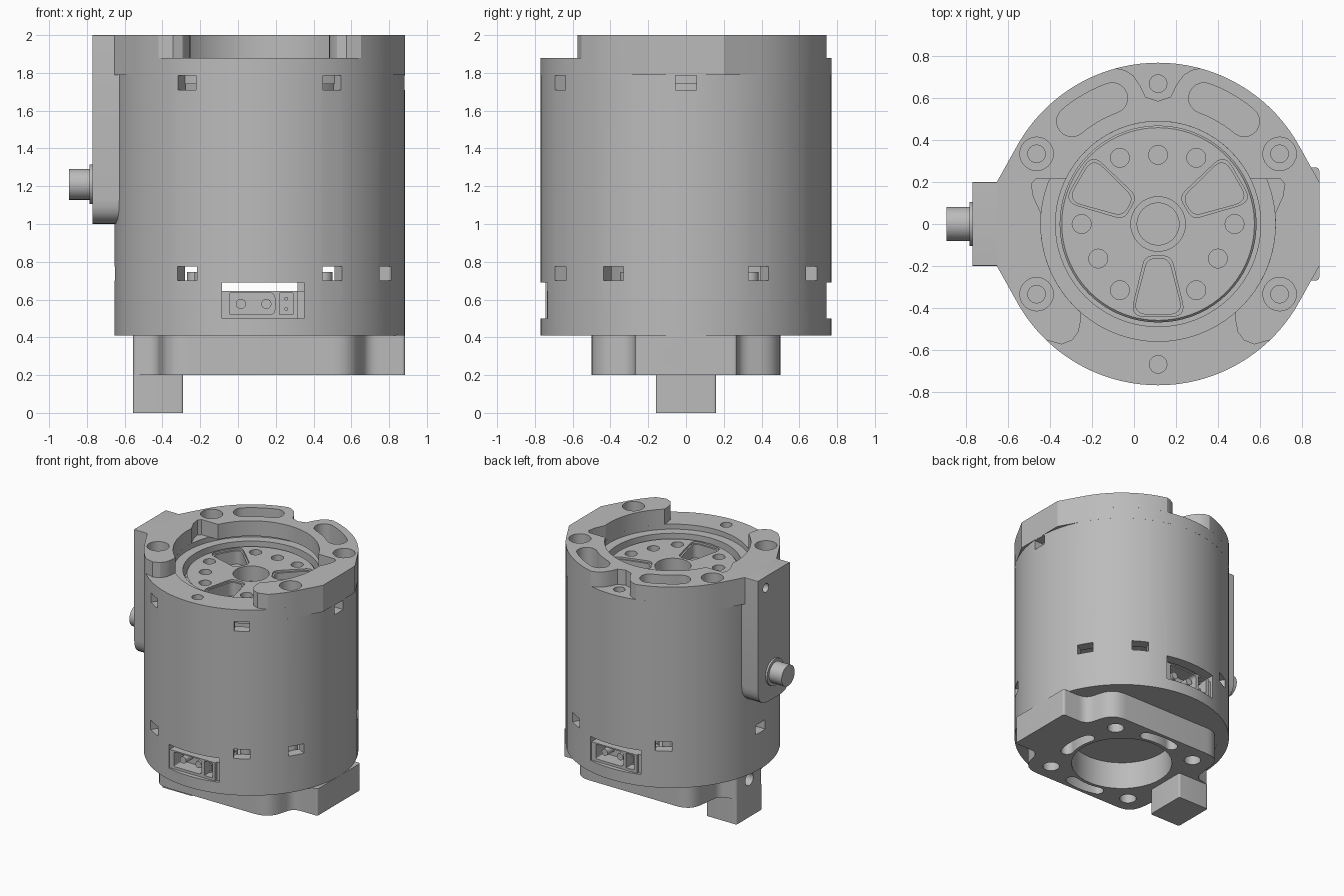
import bpy, bmesh
from math import sin, cos, pi, radians
from mathutils import Matrix, Vector

if "Cube" in bpy.data.objects:
    bpy.data.objects.remove(bpy.data.objects["Cube"])

AXIS = 0.115  # x of the motor axis; all parts are made around it
metal = bpy.data.materials.new("grey metal")
metal.use_nodes = True
metal.diffuse_color = (0.5, 0.5, 0.5, 1)
metal.node_tree.nodes["Principled BSDF"].inputs["Base Color"].default_value = (0.5, 0.5, 0.5, 1)

UPRIGHT = Matrix.Identity(4)
ALONG_X = Matrix(((0, 0, 1), (1, 0, 0), (0, 1, 0))).to_4x4()  # outline in y, z
ALONG_Y = Matrix.Rotation(pi / 2, 4, 'X')  # outline in x, z; depth towards the front


def spin(deg):
    return Matrix.Rotation(radians(deg), 4, 'Z')


def polar(r, deg):
    return (r * cos(radians(deg)), r * sin(radians(deg)))


def arc(r, a, b, n=24):
    return [polar(r, a + (b - a) * i / n) for i in range(n + 1)]


def circle(r, c=(0, 0), n=24):
    return [(c[0] + x, c[1] + y) for x, y in arc(r, 0, 360, n)[:-1]]


def rect(x0, x1, y0, y1):
    return [(x0, y0), (x1, y0), (x1, y1), (x0, y1)]


def rounded(corners, n=6):
    """Outline with its corners (x, y, radius) eased by short curves."""
    out = []
    for i, (x, y, r) in enumerate(corners):
        p = Vector((x, y))
        a = p + (Vector(corners[i - 1][:2]) - p).normalized() * r
        b = p + (Vector(corners[(i + 1) % len(corners)][:2]) - p).normalized() * r
        for k in range(n + 1):
            t = k / n
            out.append(tuple(a * (1 - t) ** 2 + p * 2 * t * (1 - t) + b * t * t))
    return out


def slot(r, a, b, half):
    """Curved slot outline with round ends."""
    def cap(deg, turn):
        c = polar(r, deg)
        return [(c[0] + x, c[1] + y) for x, y in arc(half, deg + turn, deg + turn + 180, 10)]
    return arc(r + half, a, b, 10)[1:-1] + cap(b, 0) + arc(r - half, b, a, 10)[1:-1] + cap(a, 180)


def finish(name, bm):
    bmesh.ops.recalc_face_normals(bm, faces=bm.faces)
    mesh = bpy.data.meshes.new(name)
    bm.to_mesh(mesh)
    bm.free()
    ob = bpy.data.objects.new(name, mesh)
    ob.location.x = AXIS
    mesh.materials.append(metal)
    bpy.context.collection.objects.link(ob)
    return ob


def prism(name, pts, z0, z1, matrix=UPRIGHT):
    bm = bmesh.new()
    face = bm.faces.new([bm.verts.new((x, y, z0)) for x, y in pts])
    top = bmesh.ops.extrude_face_region(bm, geom=[face])["geom"]
    bmesh.ops.translate(bm, vec=(0, 0, z1 - z0), verts=[v for v in top if isinstance(v, bmesh.types.BMVert)])
    bm.transform(matrix)
    return finish(name, bm)


def lathe(name, profile, n=72):
    """Ring made by turning a closed (radius, z) profile."""
    bm = bmesh.new()
    rings = [[bm.verts.new((*polar(r, 360 * i / n), z)) for r, z in profile] for i in range(n)]
    m = len(profile)
    for i in range(n):
        a, b = rings[i], rings[(i + 1) % n]
        for j in range(m):
            k = (j + 1) % m
            bm.faces.new((a[j], b[j], b[k], a[k]))
    return finish(name, bm)


def tube(name, r0, r1, z0, z1):
    return lathe(name, rect(r0, r1, z0, z1))


def cut(ob, pts, z0, z1, matrix=UPRIGHT):
    cutter = prism("cutter", pts, z0, z1, matrix)
    cutter.hide_render = True
    mod = ob.modifiers.new("cut", 'BOOLEAN')
    mod.operation, mod.solver, mod.object = 'DIFFERENCE', 'EXACT', cutter
    bpy.context.view_layer.objects.active = ob
    bpy.ops.object.modifier_apply(modifier=mod.name)
    bpy.data.objects.remove(cutter)


# Housing shell with windows and connector openings
shell = tube("housing_shell", 0.69, 0.77, 0.41, 1.79)
for deg in (-120, -60, -30, 30, 60, 120, 180):
    cut(shell, rect(-0.06, 0.06, 0.7, 0.775), 0.6, 0.9, spin(deg + 90) @ ALONG_Y)
    prism("window_screw", circle(0.045, polar(0.64, deg + 2)), 0.44, 0.745)
for deg in range(0, 360, 60):
    cut(shell, rect(-0.055, 0.055, 1.71, 1.785), 0.6, 0.9, spin(deg + 90) @ ALONG_Y)
for deg in (0, 180):
    cut(shell, rect(-0.2, 0.235, 0.5, 0.69), 0.55, 0.9, spin(deg) @ ALONG_Y)

# Inside of the housing
floor = prism("housing_floor", circle(0.7, n=72), 0.412, 0.45)
for deg in (45, 135, 225, 315):
    cut(floor, circle(0.035, polar(0.6, deg)), 0.4, 0.43)
prism("stator", circle(0.66, n=72), 0.8, 1.6)
tube("housing_top_plate", 0.49, 0.7, 1.74, 1.788)

# Connectors, front and back
for side, deg in (("front", 0), ("back", 180)):
    turn = spin(deg) @ ALONG_Y
    plug = prism(side + "_connector", rect(-0.199, 0.2, 0.5, 0.645), 0.45, 0.735, turn)
    cut(plug, rounded([(-0.16, 0.52, 0.01), (0.08, 0.52, 0.03), (0.08, 0.635, 0.03), (-0.16, 0.635, 0.01)]),
        0.62, 0.8, turn)
    cut(plug, rect(0.105, 0.175, 0.52, 0.635), 0.64, 0.8, turn)
    for x in (-0.1, 0.035):
        prism(side + "_power_pin", circle(0.027, (x, 0.577), 16), 0.6, 0.71, turn)
    for z in (0.55, 0.605):
        prism(side + "_signal_pin", circle(0.01, (0.14, z), 8), 0.6, 0.71, turn)
    prism(side + "_connector_wall", rect(0.2, 0.234, 0.5, 0.645), 0.5, 0.715, turn)

# Top collar: low rim with flat sides, then the raised open crown
rim_outline = arc(0.77, 30, 150, 36) + [(-0.77, 0.2), (-0.77, -0.2)] + arc(0.77, 210, 330, 36) \
    + [(0.77, -0.2), (0.77, 0.2)]
rim = prism("collar_rim", rim_outline, 1.79, 1.88)
cut(rim, circle(0.56, n=72), 1.7, 2)
tube("collar_shelf", 0.49, 0.565, 1.785, 1.84)

half = [(0.06, 0.607), (0.085, 0.66), (0.12, 0.71), (0.16, 0.735)]
half += arc(0.77, 75, 30, 14) + [(0.77, 0.2), (0.77, -0.2)] + arc(0.77, -30, -46, 6)
half += [(0.46, -0.575), (0.41, -0.555), (0.38, -0.515), (0.37, -0.465)]
half += arc(0.56, -49, 5, 18) + [(0.595, 0.13), (0.605, 0.19), (0.585, 0.215), (0.5, 0.215)]
half += arc(0.49, 26, 88, 20)
inner = half[-21:]
# closed outline: right side out and back, then the left side mirrored
crown_outline = [(0, 0.587)] + half[:-21] + inner
crown_outline += [(-x, y) for x, y in reversed(crown_outline[1:])]
crown = prism("collar_crown", crown_outline, 1.88, 2.0)
for a in (50, 110):
    kidney = slot(0.64, a, a + 20, 0.073)
    cut(crown, kidney, 1.8, 2.1)
    cut(rim, kidney, 1.7, 1.95)
for deg in (30, 150, 210, 330):
    spot = polar(0.67, deg)
    cut(crown, circle(0.08, spot), 1.8, 2.1)
    cut(rim, circle(0.042, spot), 1.7, 1.95)
for deg in (90, 270):
    cut(rim, circle(0.042, polar(0.67, deg)), 1.7, 1.95)

# Output rotor with bolt holes and three windows
rotor = lathe("rotor", [(0.13, 1.69), (0.47, 1.69), (0.47, 1.8), (0.46, 1.81), (0.13, 1.81)])
for deg in range(0, 360, 60):
    cut(rotor, circle(0.045, polar(0.365, deg)), 1.72, 1.9)
for deg in (30, 150, 270):
    cut(rotor, circle(0.045, polar(0.33, deg + 180)), 1.72, 1.9)
    for grow, depth in ((0.012, 1.795), (0, 1.6)):
        window = rounded([(0.165 - grow, -0.05 - grow, 0.04), (0.43 + grow, -0.12 - grow, 0.07),
                          (0.43 + grow, 0.12 + grow, 0.07), (0.165 - grow, 0.05 + grow, 0.04)])
        cut(rotor, window, depth, 1.9, spin(deg))
tube("rotor_carrier", 0.1, 0.49, 1.6, 1.69)

# Bottom mount
side = [(0.77, -0.27, 0.02), (0.56, -0.27, 0.07), (0.5, -0.5, 0.12), (-0.5, -0.5, 0.12),
        (-0.54, -0.19, 0.05), (-0.67, -0.16, 0.02)]
mount = prism("bottom_mount", rounded(side + [(x, -y, r) for x, y, r in reversed(side)]), 0.2, 0.412)
cut(mount, circle(0.36, n=48), 0.1, 0.5)
for x in (-0.36, 0.36):
    for y in (-0.36, 0.36):
        cut(mount, circle(0.06, (x, y)), 0.1, 0.5)
for deg in (0, 90, 270):
    cut(mount, slot(0.43, deg - 16, deg + 16, 0.045), 0.1, 0.5)
for y in (-0.08, 0.08):
    cut(mount, circle(0.04, (y, 0.3)), 0.65, 0.9, ALONG_X)
cut(mount, circle(0.05, (0, 0.3)), -0.8, -0.55, ALONG_X)
foot = rounded([(-0.67, -0.16, 0.015), (-0.405, -0.16, 0.015), (-0.405, 0.16, 0.015), (-0.67, 0.16, 0.015)])
prism("foot_block", foot, 0, 0.2)

# Side bracket with pin
plate = rounded([(-0.2, 1.0, 0.13), (0.2, 1.0, 0.13), (0.2, 2.0, 0.005), (-0.2, 2.0, 0.005)])
bracket = prism("side_bracket", plate, -0.885, -0.74, ALONG_X)
for y in (-0.1, 0.1):
    cut(bracket, circle(0.035, (y, 1.91)), -0.95, -0.82, ALONG_X)
prism("pin_washer", circle(0.105, (0, 1.21), 32), -0.9, -0.88, ALONG_X)
prism("bracket_pin", circle(0.082, (0, 1.21), 32), -1.01, -0.9, ALONG_X)

# Smooth the curved walls, keep the edges sharp
for ob in bpy.context.collection.objects:
    if ob.type == 'MESH' and ob.data.materials and ob.data.materials[0] == metal:
        bpy.ops.object.select_all(action='DESELECT')
        ob.select_set(True)
        bpy.context.view_layer.objects.active = ob
        bpy.ops.object.shade_smooth_by_angle(angle=radians(28))
